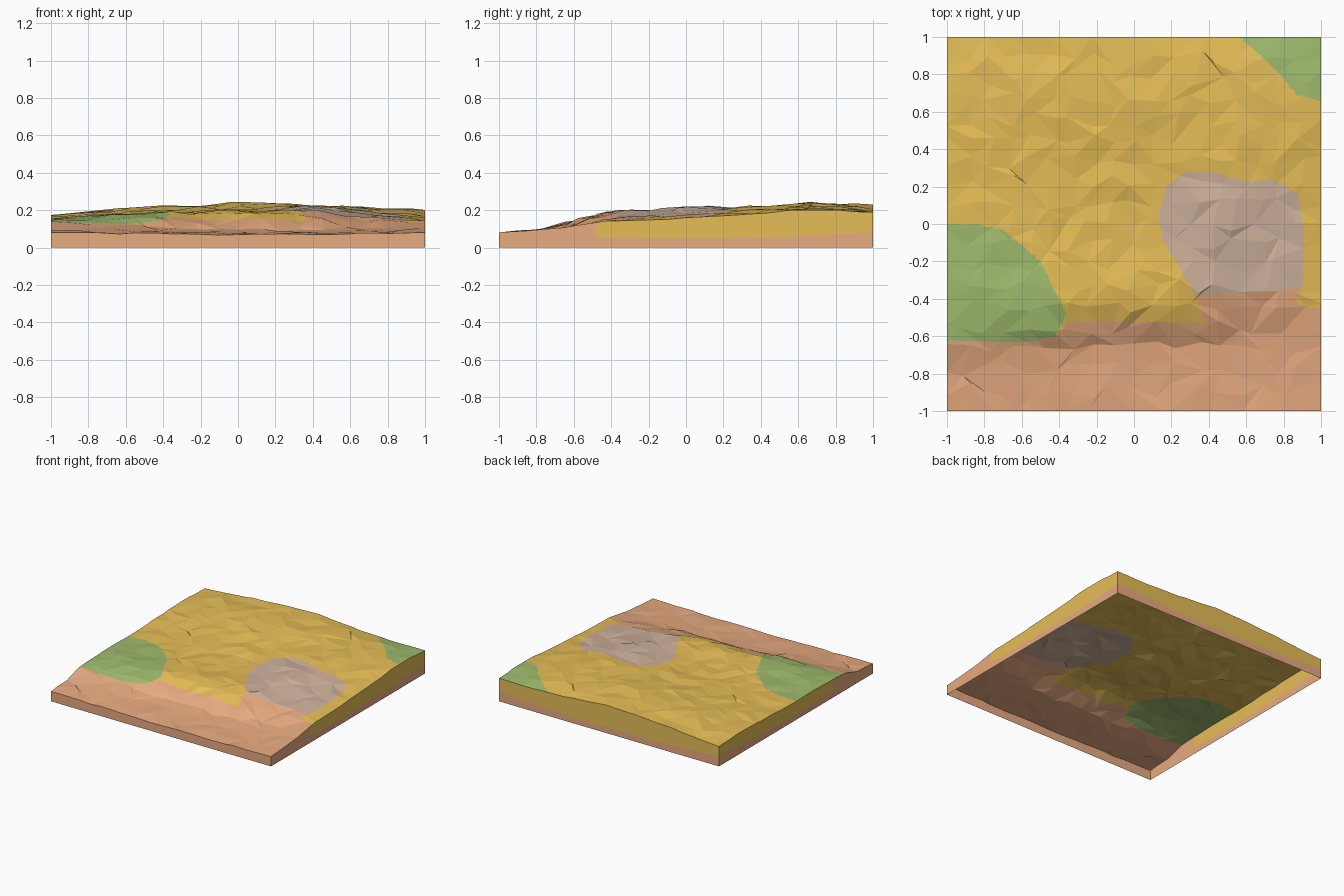
import bpy, bmesh, random

if "Cube" in bpy.data.objects:
    bpy.data.objects.remove(bpy.data.objects["Cube"])

random.seed(5)
N = 18          # coarse facets per side
CUTS = 9        # flat subdivision so colour patches get clean borders

# Coarse relief: rows of heights from front to back
XS = [-1, -.5, 0, .43, .65, 1]
YS = [-1, -.75, -.63, -.52, -.4, -.2, 0, .3, .7, 1]
H = [[.080, .075, .070, .073, .075, .080],
     [.097, .095, .083, .083, .087, .097],
     [.135, .105, .095, .095, .103, .117],
     [.145, .155, .158, .152, .140, .140],
     [.150, .182, .200, .185, .163, .146],
     [.153, .182, .184, .205, .175, .150],
     [.155, .180, .182, .224, .184, .157],
     [.160, .188, .204, .220, .207, .178],
     [.178, .218, .240, .227, .222, .207],
     [.165, .205, .233, .198, .190, .188]]

# Sideways wander of the cliff foot along x
WANDER_X = [-1, -.5, -.3, 0, .4, .6, .8, 1]
WANDER = [-.05, -.07, -.02, .01, 0, .05, .10, .03]

# Outlines of the coloured patches, seen from above
GRASS_LEFT = [(-1.1, 0), (-.85, 0), (-.7, -.03), (-.5, -.2), (-.36, -.48),
              (-.42, -.6), (-.6, -.635), (-1.1, -.62)]
GRASS_BACK = [(.55, 1.1), (.56, 1), (.68, .9), (.8, .78), (.87, .69), (1.1, .63), (1.1, 1.1)]
ROCK = [(.13, .05), (.18, .21), (.28, .28), (.42, .28), (.6, .22), (.75, .24), (.88, .16),
        (.91, -.05), (.9, -.33), (.75, -.36), (.55, -.37), (.33, -.38), (.15, -.08)]
CLAY = [(-1.1, -.62), (-.6, -.635), (-.42, -.6), (-.34, -.52), (0, -.52), (.38, -.53),
        (.32, -.36), (.9, -.32), (.87, -.43), (1.1, -.48), (1.1, -1.1), (-1.1, -1.1)]


def seg(v, knots):
    """Interval index and fraction of v in a list of knots."""
    i = 0
    while i < len(knots) - 2 and v >= knots[i + 1]:
        i += 1
    return i, (v - knots[i]) / (knots[i + 1] - knots[i])


def height(x, y):
    k, t = seg(x, WANDER_X)
    shift = WANDER[k] * (1 - t) + WANDER[k + 1] * t
    y = max(-1, min(1, y - shift * max(0, 1 - abs(y + .57) / .43)))
    i, u = seg(x, XS)
    j, v = seg(y, YS)
    a = H[j][i] * (1 - u) + H[j][i + 1] * u
    b = H[j + 1][i] * (1 - u) + H[j + 1][i + 1] * u
    return a * (1 - v) + b * v


def inside(x, y, poly):
    hit = False
    for (x1, y1), (x2, y2) in zip(poly, poly[1:] + poly[:1]):
        if (y1 > y) != (y2 > y) and x < (x2 - x1) * (y - y1) / (y2 - y1) + x1:
            hit = not hit
    return hit


def material(name, rgb):
    m = bpy.data.materials.new(name)
    lin = [((c / 255 + .055) / 1.055) ** 2.4 for c in rgb]
    m.diffuse_color = (*lin, 1)
    m.use_nodes = True
    m.node_tree.nodes["Principled BSDF"].inputs["Base Color"].default_value = m.diffuse_color
    return m


SAND, GREEN, SALMON, GREY = range(4)
mats = [material("sand yellow", (230, 190, 87)), material("grass green", (159, 187, 109)),
        material("clay orange", (234, 173, 130)), material("stone taupe", (207, 178, 156))]

bm = bmesh.new()

# Faceted ground surface
step = 2 / N
grid = []
for j in range(N + 1):
    row = []
    for i in range(N + 1):
        x, y = -1 + i * step, -1 + j * step
        if 0 < i < N:
            x += random.uniform(-.36, .36) * step
        if 0 < j < N:
            y += random.uniform(-.36, .36) * step
        rim = i in (0, N) or j in (0, N)
        wobble = .004 if rim else (.005 if y < -.55 else .009)
        row.append(bm.verts.new((x, y, height(x, y) + random.uniform(-1, 1) * wobble)))
    grid.append(row)
for j in range(N):
    for i in range(N):
        a, b, c, d = grid[j][i], grid[j][i + 1], grid[j + 1][i + 1], grid[j + 1][i]
        tris = ((a, b, c), (a, c, d)) if random.random() < .5 else ((a, b, d), (b, c, d))
        for t in tris:
            bm.faces.new(t)
bmesh.ops.subdivide_edges(bm, edges=bm.edges[:], cuts=CUTS, use_grid_fill=True)

# Coloured patches
PATCHES = ((CLAY, SALMON), (GRASS_LEFT, GREEN), (GRASS_BACK, GREEN), (ROCK, GREY))
for f in bm.faces:
    c = f.calc_center_median()
    f.material_index = SAND
    for poly, idx in PATCHES:
        if inside(c.x, c.y, poly):
            f.material_index = idx

# Side walls in two bands, open underneath
rim = [e for e in bm.edges if e.is_boundary]
for band in (0, 1):
    new = bmesh.ops.extrude_edge_only(bm, edges=rim)["geom"]
    for v in (g for g in new if isinstance(g, bmesh.types.BMVert)):
        along = v.co.x if abs(v.co.y) > .999 else v.co.y
        v.co.z = 0 if band else min(.048 + .035 * along * along, .6 * v.co.z)
    for f in (g for g in new if isinstance(g, bmesh.types.BMFace)):
        f.material_index = SAND if band == 0 and f.calc_center_median().y > -.49 else SALMON
    rim = [g for g in new if isinstance(g, bmesh.types.BMEdge)]

bmesh.ops.recalc_face_normals(bm, faces=bm.faces[:])
bm.normal_update()
if sum(f.normal.z * f.calc_area() for f in bm.faces) < 0:
    bmesh.ops.reverse_faces(bm, faces=bm.faces[:])

mesh = bpy.data.meshes.new("terrain_tile")
bm.to_mesh(mesh)
bm.free()
for m in mats:
    mesh.materials.append(m)
bpy.context.collection.objects.link(bpy.data.objects.new("terrain_tile", mesh))
